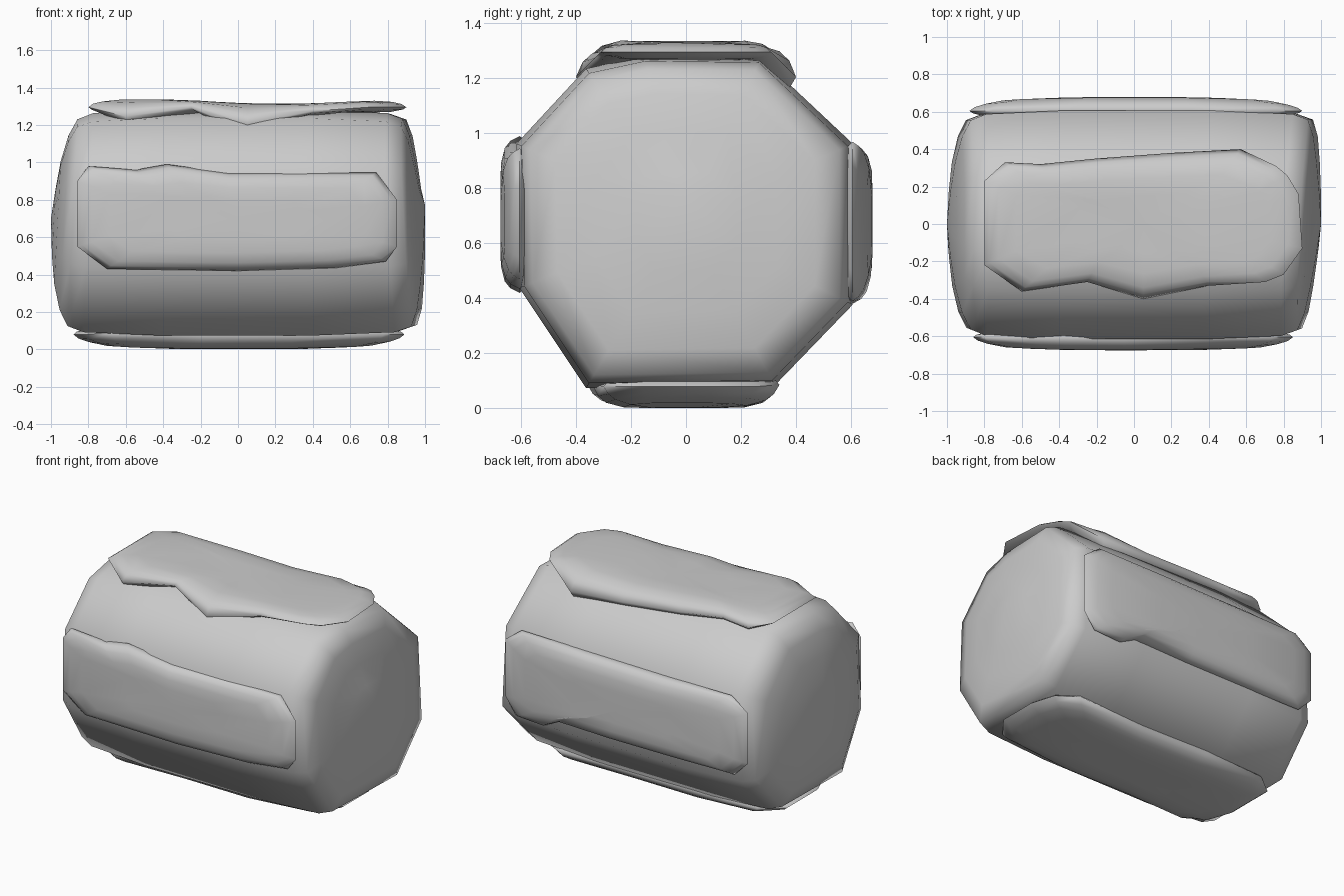
import bpy, bmesh
from mathutils import Vector

if "Cube" in bpy.data.objects:
    bpy.data.objects.remove(bpy.data.objects["Cube"])

C = 0.68  # height of the barrel axis


def finish(name, bm, angle):
    bmesh.ops.recalc_face_normals(bm, faces=bm.faces)
    me = bpy.data.meshes.new(name)
    bm.to_mesh(me)
    bm.free()
    ob = bpy.data.objects.new(name, me)
    bpy.context.collection.objects.link(ob)
    bpy.ops.object.select_all(action='DESELECT')
    ob.select_set(True)
    bpy.context.view_layer.objects.active = ob
    bpy.ops.object.shade_smooth_by_angle(angle=angle)
    return ob


def loft(name, rings, start, end, angle=1.4):
    """Skin a list of closed rings and close both ends with a fan."""
    bm = bmesh.new()
    loops = [[bm.verts.new(p) for p in r] for r in rings]
    n = len(loops[0])
    for a, b in zip(loops, loops[1:]):
        for i in range(n):
            j = (i + 1) % n
            bm.faces.new((a[i], a[j], b[j], b[i]))
    for loop, tip in ((loops[0], start), (loops[-1], end)):
        t = bm.verts.new(tip)
        for i in range(n):
            bm.faces.new((loop[i], loop[(i + 1) % n], t))
    return finish(name, bm, angle)


# Barrel body: rough octagon swept along x with domed ends
section = [(.27, 1.27), (.60, .96), (.60, .38), (.32, .09), (-.36, .08),
           (-.60, .44), (-.61, .96), (-.36, 1.23), (-.15, 1.275)]
stations = [(-.985, .3), (-.965, .55), (-.93, .78), (-.885, .925), (-.80, .98), (-.4, 1.01),
            (.4, 1.01), (.83, .98), (.915, .93), (.947, .78), (.968, .55), (.985, .3)]


def body_ring(x, s):
    ring = []
    for y, z in section:
        dz, yy = (z - C) * s, y * s
        lean = .05 * yy if x > 0 else 0
        ring.append((x * (1 - .055 * dz) + lean, yy, C + dz))
    return ring


loft("barrel_body", [body_ring(x, s) for x, s in stations],
     (-1, 0, .70), (1, 0, .77), 1.2)


# Padded panels: outline in (u, v), raised in d away from the axis
def pad(name, outline, place, crest, rim, dip=0.0, wrap=.7, droop=.02):
    us, vs = [p[0] for p in outline], [p[1] for p in outline]
    cu, cv = (max(us) + min(us)) / 2, (max(vs) + min(vs)) / 2

    def ring(su, sv, t):
        pts = []
        for u, v in outline:
            edge = rim - wrap * max(0, abs(v) - .31)
            x, w = cu + (u - cu) * su, cv + (v - cv) * sv
            top = (crest - dip * max(0, 1 - abs(x - .2) / .6)
                   - droop * (abs(x) / .75) ** 4)
            pts.append(place(x, w, edge + (top - edge) * t))
        return pts

    rings = [ring(.90, .80, -.7), ring(.98, .94, -.35), ring(1, 1, 0),
             ring(.97, .94, .5), ring(.91, .85, .8), ring(.80, .66, 1), ring(.4, .4, 1.03)]
    loft(name, rings, place(cu, cv, rim - .05),
         place(cu, cv, crest - dip * .8 + .002))


pad("top_pad",
    [(-.80, .23), (-.69, .33), (-.5, .32), (-.2, .35), (.2, .38), (.57, .40),
     (.76, .31), (.82, .26), (.88, .16), (.90, -.13), (.80, -.27), (.70, -.31),
     (.40, -.33), (.05, -.40), (-.25, -.31), (-.60, -.36), (-.80, -.22)],
    lambda u, v, d: Vector((u, v, C + d)), .658, .615, .033, 1.0, .005)

pad("bottom_pad",
    [(-.88, .20), (-.74, .31), (-.3, .33), (.2, .32), (.70, .34), (.84, .26),
     (.89, .1), (.89, -.16), (.78, -.30), (.3, -.34), (-.2, -.33), (-.68, -.36),
     (-.82, -.28), (-.88, -.12)],
    lambda u, v, d: Vector((u, v, C - d)), .676, .60, 0, .2)

pad("front_pad",
    [(-.86, .22), (-.80, .30), (-.55, .28), (-.38, .31), (-.05, .265), (.74, .265),
     (.85, .12), (.85, -.13), (.79, -.21), (.52, -.245), (0, -.26), (-.70, -.25),
     (-.86, -.13)],
    lambda u, v, d: Vector((u, -d, C + v)), .673, .605, 0, .4)

pad("back_pad",
    [(-.88, .18), (-.76, .27), (-.3, .27), (.3, .28), (.78, .29), (.90, .2),
     (.90, -.18), (.82, -.29), (.62, -.30), (.50, -.24), (.1, -.25), (-.4, -.25),
     (-.78, -.25), (-.88, -.15)],
    lambda u, v, d: Vector((u, d, C + v)), .676, .605, 0, .4)
